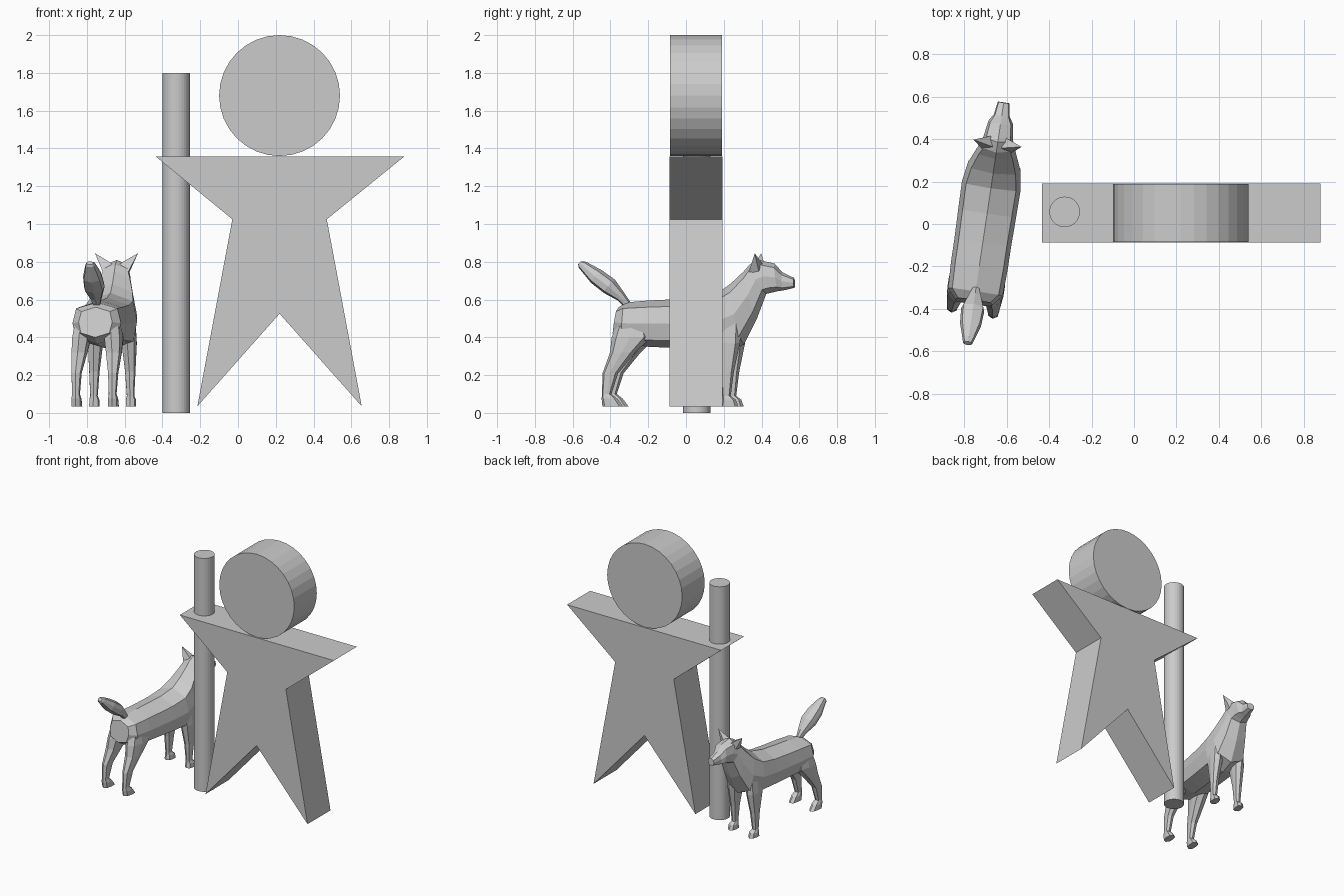
import bpy, bmesh, math
from mathutils import Vector, Matrix

if "Cube" in bpy.data.objects:
    bpy.data.objects.remove(bpy.data.objects["Cube"])

grey = bpy.data.materials.new("plain_grey")
grey.diffuse_color = (0.6, 0.6, 0.6, 1)
grey.use_nodes = True
grey.node_tree.nodes["Principled BSDF"].inputs["Base Color"].default_value = grey.diffuse_color

# The dog is built facing +y around its own axis, then turned and moved
DOG = Matrix.Translation((-0.70, 0, 0)) @ Matrix.Rotation(math.radians(-8.5), 4, 'Z')


def finish(name, bm, matrix=None):
    bmesh.ops.recalc_face_normals(bm, faces=bm.faces)
    if matrix:
        bm.transform(matrix)
    me = bpy.data.meshes.new(name)
    bm.to_mesh(me)
    bm.free()
    me.materials.append(grey)
    ob = bpy.data.objects.new(name, me)
    bpy.context.collection.objects.link(ob)
    return ob


def cylinder(name, radius, depth, centre, axis='Z'):
    bm = bmesh.new()
    bmesh.ops.create_cone(bm, cap_ends=True, segments=32, radius1=radius, radius2=radius, depth=depth)
    rot = Matrix.Rotation(math.pi / 2, 4, 'X') if axis == 'Y' else Matrix()
    return finish(name, bm, Matrix.Translation(centre) @ rot)


def loft(name, rings, sides=8, matrix=DOG):
    """Each ring is (end a (y, z), end b (y, z), half width, x offset)."""
    bm = bmesh.new()
    loops = []
    for a, b, hw, x in rings:
        a, b = Vector((x, *a)), Vector((x, *b))
        mid, half = (a + b) / 2, (a - b) / 2
        loop = []
        for i in range(sides):
            t = 2 * math.pi * i / sides
            # slightly squared ellipse
            side = max(-1, min(1, 1.2 * math.sin(t)))
            loop.append(bm.verts.new(mid + half * math.cos(t) + Vector((hw * side, 0, 0))))
        loops.append(loop)
    for l0, l1 in zip(loops, loops[1:]):
        for i in range(sides):
            j = (i + 1) % sides
            bm.faces.new((l0[i], l0[j], l1[j], l1[i]))
    bm.faces.new(loops[0])
    bm.faces.new(loops[-1])
    return finish(name, bm, matrix)


# Figure: round head and star-shaped body
cylinder("figure_head", 0.32, 0.275, (0.22, 0.052, 1.68), 'Y')
star = [(-0.435, 1.357), (0.88, 1.357), (0.47, 1.025), (0.655, 0.035),
        (0.22, 0.525), (-0.215, 0.035), (-0.03, 1.025)]
bm = bmesh.new()
face = bm.faces.new([bm.verts.new((x, -0.088, z)) for x, z in star])
ext = bmesh.ops.extrude_face_region(bm, geom=[face])
bmesh.ops.translate(bm, vec=(0, 0.28, 0), verts=[v for v in ext["geom"] if isinstance(v, bmesh.types.BMVert)])
finish("star_body", bm)

# Staff
cylinder("staff", 0.072, 1.8, (-0.327, 0.057, 0.9))

# Dog body, neck and head in one loft: top point, bottom point, half width
body = [((-.36, .56), (-.385, .40), .09), ((-.32, .585), (-.33, .365), .13),
        ((-.20, .595), (-.20, .35), .135), ((-.09, .60), (-.09, .345), .135),
        ((.05, .61), (.05, .34), .138), ((.17, .635), (.20, .335), .14),
        ((.24, .685), (.31, .36), .125), ((.31, .75), (.38, .50), .095),
        ((.34, .785), (.43, .63), .075), ((.39, .81), (.46, .637), .068),
        ((.475, .79), (.495, .645), .058), ((.515, .745), (.52, .648), .038),
        ((.578, .715), (.58, .662), .028)]
loft("dog_body", [(a, b, w, 0) for a, b, w in body])

# Tail
tail = [((-.30, .59), (-.33, .56), .018), ((-.33, .635), (-.365, .595), .032),
        ((-.38, .705), (-.44, .635), .055), ((-.45, .755), (-.51, .69), .05),
        ((-.535, .80), (-.575, .77), .026), ((-.56, .802), (-.577, .785), .018)]
loft("dog_tail", [(a, b, w, 0) for a, b, w in tail])

# Legs: height, y centre, half length, half width, x offset
hind = [(.52, -.27, .07, .035, .08), (.40, -.28, .105, .048, .086), (.32, -.325, .068, .042, .092),
        (.21, -.39, .042, .027, .098), (.10, -.41, .025, .021, .098),
        (.075, -.395, .042, .027, .098), (.035, -.378, .055, .027, .098)]
front = [(.52, .23, .08, .035, .085), (.37, .235, .068, .04, .09), (.22, .235, .036, .028, .096),
         (.09, .232, .022, .02, .098), (.07, .245, .036, .027, .098), (.035, .248, .046, .027, .098)]
for part, rows in (("hind", hind), ("front", front)):
    for side, s in (("left", -1), ("right", 1)):
        loft(f"dog_{part}_leg_{side}",
             [((y + l, z), (y - l, z), w, s * x) for z, y, l, w, x in rows])

# Ears
ear = [(.02, .365, .79), (.065, .345, .74), (.07, .40, .75), (.035, .415, .79), (.115, .385, .845)]
for side, s in (("left", -1), ("right", 1)):
    bm = bmesh.new()
    for x, y, z in ear:
        bm.verts.new((s * x, y, z))
    bmesh.ops.convex_hull(bm, input=bm.verts)
    finish(f"dog_ear_{side}", bm, DOG)
